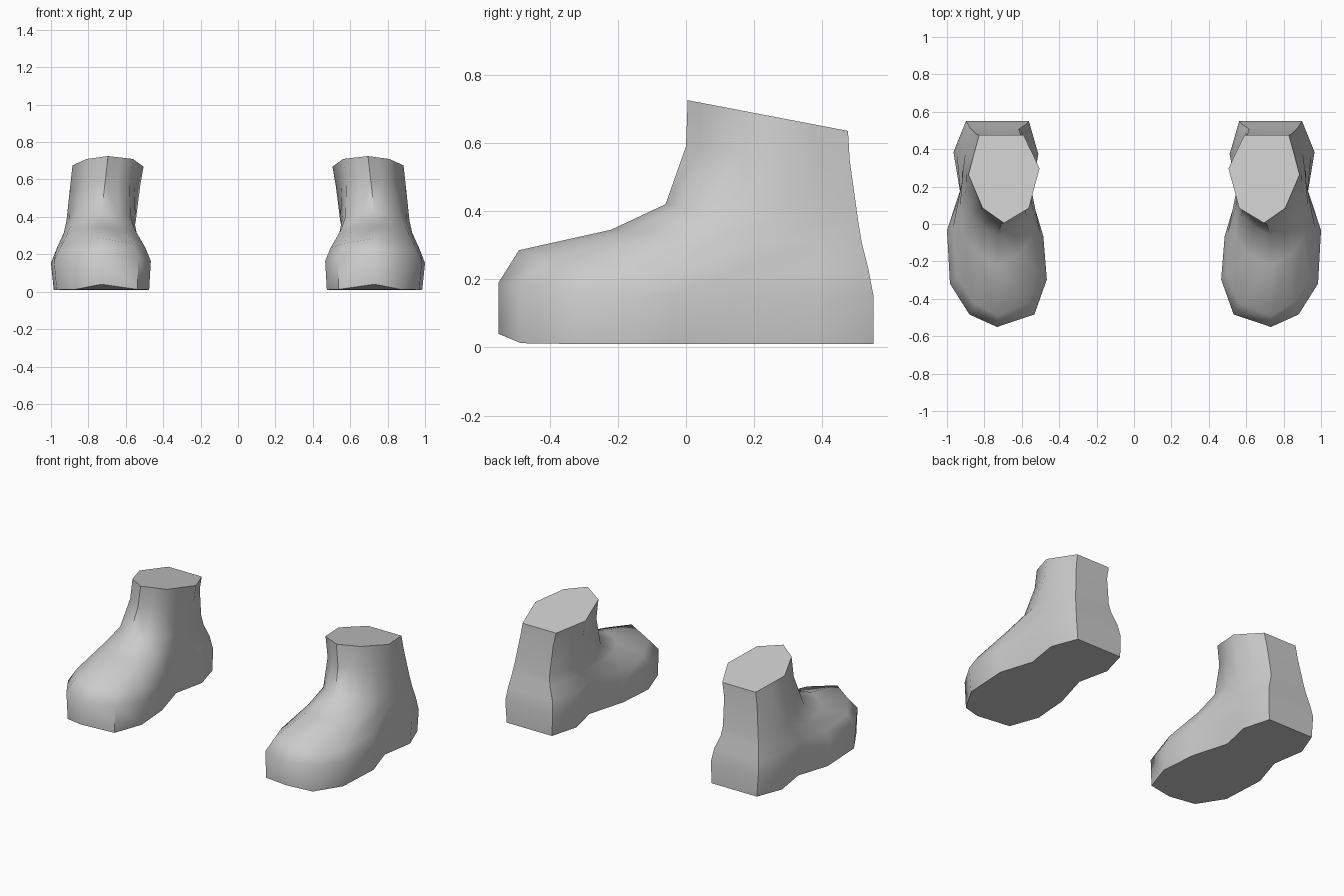
import bpy
import bmesh
import math

cube = bpy.data.objects.get("Cube")
if cube:
    bpy.data.objects.remove(cube, do_unlink=True)

grey = bpy.data.materials.new("plain grey")
grey.use_nodes = True
color = (0.6, 0.6, 0.6, 1)
grey.diffuse_color = color
grey.node_tree.nodes["Principled BSDF"].inputs["Base Color"].default_value = color

# Outlines as (sideways fraction, toe-to-heel fraction), running around the boot
foot = [(0, 0), (.55, .06), (.94, .21), (1, .47), (.74, .66), (.87, .85), (.62, 1),
        (-.64, 1), (-.83, .84), (-.66, .66), (-.93, .44), (-1, .23), (-.75, .06)]
ankle = [(0, 0), (.3, .085), (.6, .17), (.8, .36), (1, .55), (.85, .78), (.7, 1),
         (-.55, 1), (-.78, .81), (-1, .62), (-.85, .4), (-.7, .17), (-.35, .085)]

# Rings: front y, front z, back y, back z, centre x, half width, ankle blend, front rise
rings = [
    (-.55, .04, .55, .01, .73, .255, 0, 40),     # sole
    (-.55, .19, .55, .15, .733, .267, 0, 4),     # toe wall
    (-.49, .285, .535, .23, .73, .25, .2, 10),   # toe top
    (-.22, .345, .515, .31, .735, .215, .45, 3), # instep
    (-.06, .42, .505, .37, .73, .2, .75, 2),     # ankle bend
    (0, .59, .48, .55, .71, .187, 1, 1),         # shaft
    (.005, .725, .475, .635, .695, .19, 1, 1),   # top rim
]


def mix(a, b, t):
    return a + (b - a) * t


def ring_points(front_y, front_z, back_y, back_z, centre, half, blend, rise):
    for (fu, ft), (au, at) in zip(foot, ankle):
        u, t = mix(fu, au, blend), mix(ft, at, blend)
        yield (centre + half * u, mix(front_y, back_y, t),
               mix(back_z, front_z, (1 - t) ** rise))


def make_boot(name, side):
    bm = bmesh.new()
    loops = [[bm.verts.new((side * x, y, z)) for x, y, z in ring_points(*ring)]
             for ring in rings]
    n = len(foot)
    for low, high in zip(loops, loops[1:]):
        for i in range(n):
            j = (i + 1) % n
            bm.faces.new((low[i], low[j], high[j], high[i]))
    # closed sole and closed top
    bm.faces.new(loops[0])
    bm.faces.new(loops[-1])
    bmesh.ops.recalc_face_normals(bm, faces=bm.faces)
    mesh = bpy.data.meshes.new(name)
    bm.to_mesh(mesh)
    bm.free()
    mesh.materials.append(grey)
    boot = bpy.data.objects.new(name, mesh)
    bpy.context.collection.objects.link(boot)
    bpy.ops.object.select_all(action='DESELECT')
    boot.select_set(True)
    bpy.context.view_layer.objects.active = boot
    bpy.ops.object.shade_smooth_by_angle(angle=math.radians(50))


make_boot("left_boot", 1)
make_boot("right_boot", -1)
